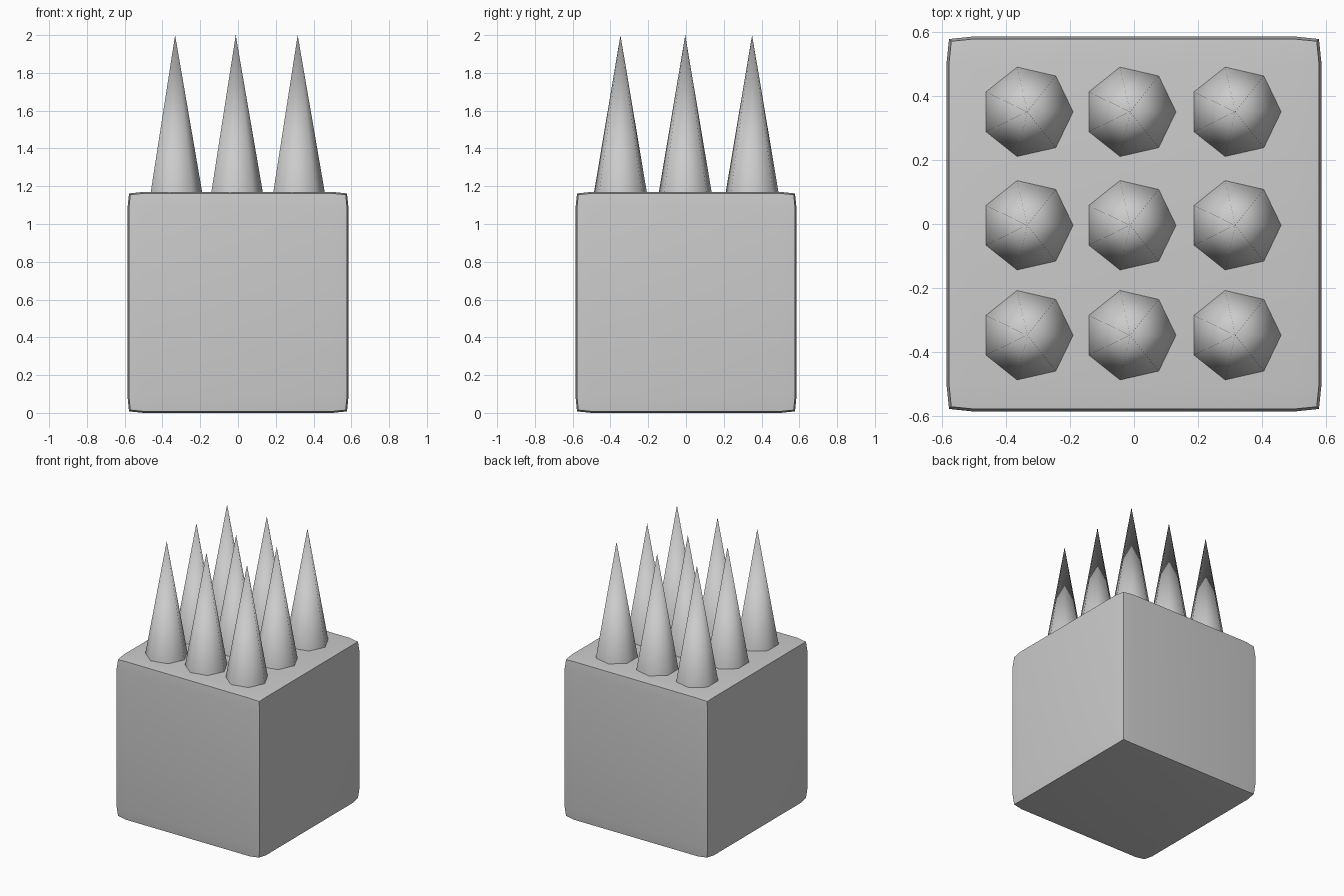
import bpy, bmesh
from math import sin, cos, tau, radians
from mathutils import Vector

if "Cube" in bpy.data.objects:
    bpy.data.objects.remove(bpy.data.objects["Cube"])

HALF = 0.585      # half size of the block at the middle of each face
INNER = 0.5       # where the faces start to fall away to the edges
TOP = 2 * HALF


def add_object(name, bm, angle):
    bmesh.ops.recalc_face_normals(bm, faces=bm.faces)
    mesh = bpy.data.meshes.new(name)
    bm.to_mesh(mesh)
    bm.free()
    obj = bpy.data.objects.new(name, mesh)
    bpy.context.collection.objects.link(obj)
    bpy.ops.object.select_all(action='DESELECT')
    obj.select_set(True)
    bpy.context.view_layer.objects.active = obj
    bpy.ops.object.shade_smooth_by_angle(angle=radians(angle))
    return obj


# Block: cube with loop cuts near the edges, edges and corners pulled in
bm = bmesh.new()
bmesh.ops.create_cube(bm, size=2 * HALF)
for axis in range(3):
    for side in (-1, 1):
        n = Vector((0, 0, 0))
        n[axis] = side
        bmesh.ops.bisect_plane(bm, geom=bm.verts[:] + bm.edges[:] + bm.faces[:],
                               plane_co=n * INNER, plane_no=n)
outer = {1: HALF, 2: 0.577, 3: 0.57}
for v in bm.verts:
    rim = [i for i in range(3) if abs(v.co[i]) > INNER + 0.01]
    for i in rim:
        v.co[i] = outer[len(rim)] * (1 if v.co[i] > 0 else -1)
    v.co.z += HALF
add_object("block", bm, 40)


# Spikes: seven-sided cones in a three by three grid
def spike(name, x, y, radius=0.144, sides=7):
    bm = bmesh.new()
    ring = [bm.verts.new((x + radius * cos(tau * i / sides),
                          y + radius * sin(tau * i / sides), TOP - 0.006))
            for i in range(sides)]
    tip = bm.verts.new((x, y, 2))
    for i in range(sides):
        bm.faces.new((ring[i], ring[(i + 1) % sides], tip))
    bm.faces.new(ring[::-1])
    add_object(name, bm, 60)


for r, y in enumerate((-0.347, -0.004, 0.35)):
    for c, x in enumerate((-0.333, -0.012, 0.316)):
        spike(f"spike_{r}_{c}", x, y)
